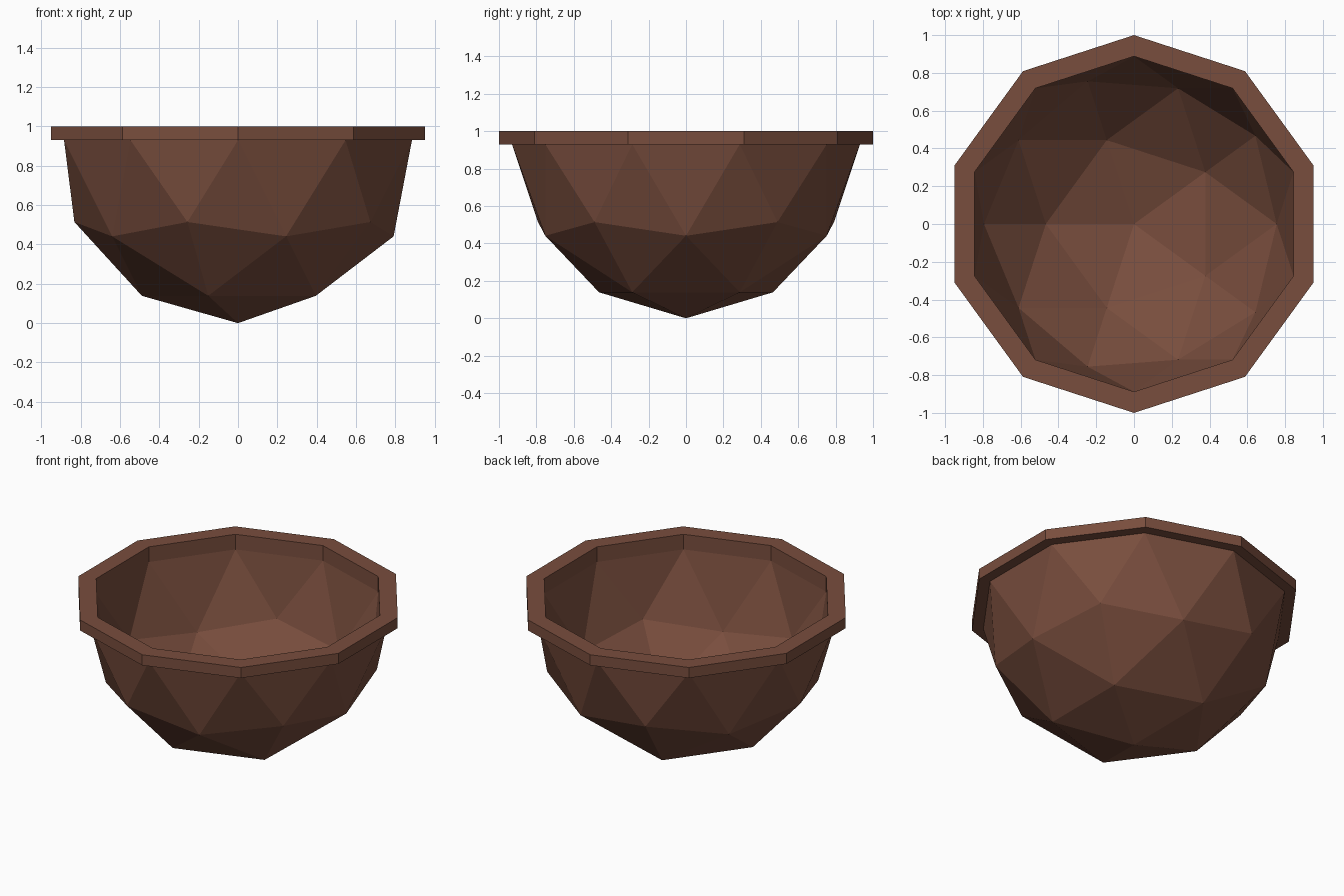
import bpy, bmesh, math
from mathutils import Matrix

if "Cube" in bpy.data.objects:
    bpy.data.objects.remove(bpy.data.objects["Cube"])

bm = bmesh.new()
OUTER_R, OUTER_Z = 0.93, 0.93
INNER_R, INNER_Z = 0.888, 0.90


def half_shell(radius, height):
    """Lower half of a low-poly icosphere with its equator at the given height."""
    made = bmesh.ops.create_icosphere(bm, subdivisions=2, radius=radius)["verts"]
    upper = [v for v in made if v.co.z > 0.05]
    lower = [v for v in made if v.co.z <= 0.05]
    bmesh.ops.delete(bm, geom=upper, context='VERTS')
    bmesh.ops.transform(bm, matrix=Matrix.Translation((0, 0, height)), verts=lower)


def ring(radius, z):
    return [bm.verts.new((radius * math.cos(math.radians(18 + 36 * i)),
                          radius * math.sin(math.radians(18 + 36 * i)), z))
            for i in range(10)]


# Outer and inner faceted bowl surfaces
half_shell(OUTER_R, OUTER_Z)
half_shell(INNER_R, INNER_Z)

# Ten-sided rim joining the two surfaces
profile = [(OUTER_R, OUTER_Z), (1, 0.93), (1, 1), (INNER_R, 1), (INNER_R, INNER_Z)]
loops = [ring(r, z) for r, z in profile]
for a, b in zip(loops, loops[1:]):
    for i in range(10):
        j = (i + 1) % 10
        bm.faces.new((a[i], a[j], b[j], b[i]))

bmesh.ops.remove_doubles(bm, verts=bm.verts[:], dist=0.002)
bmesh.ops.recalc_face_normals(bm, faces=bm.faces[:])

mesh = bpy.data.meshes.new("bowl")
bm.to_mesh(mesh)
bm.free()
bowl = bpy.data.objects.new("bowl", mesh)
bpy.context.collection.objects.link(bowl)

# Brown clay colour
clay = bpy.data.materials.new("brown_clay")
clay.diffuse_color = (0.19, 0.075, 0.047, 1)
clay.use_nodes = True
clay.node_tree.nodes["Principled BSDF"].inputs["Base Color"].default_value = clay.diffuse_color
mesh.materials.append(clay)
